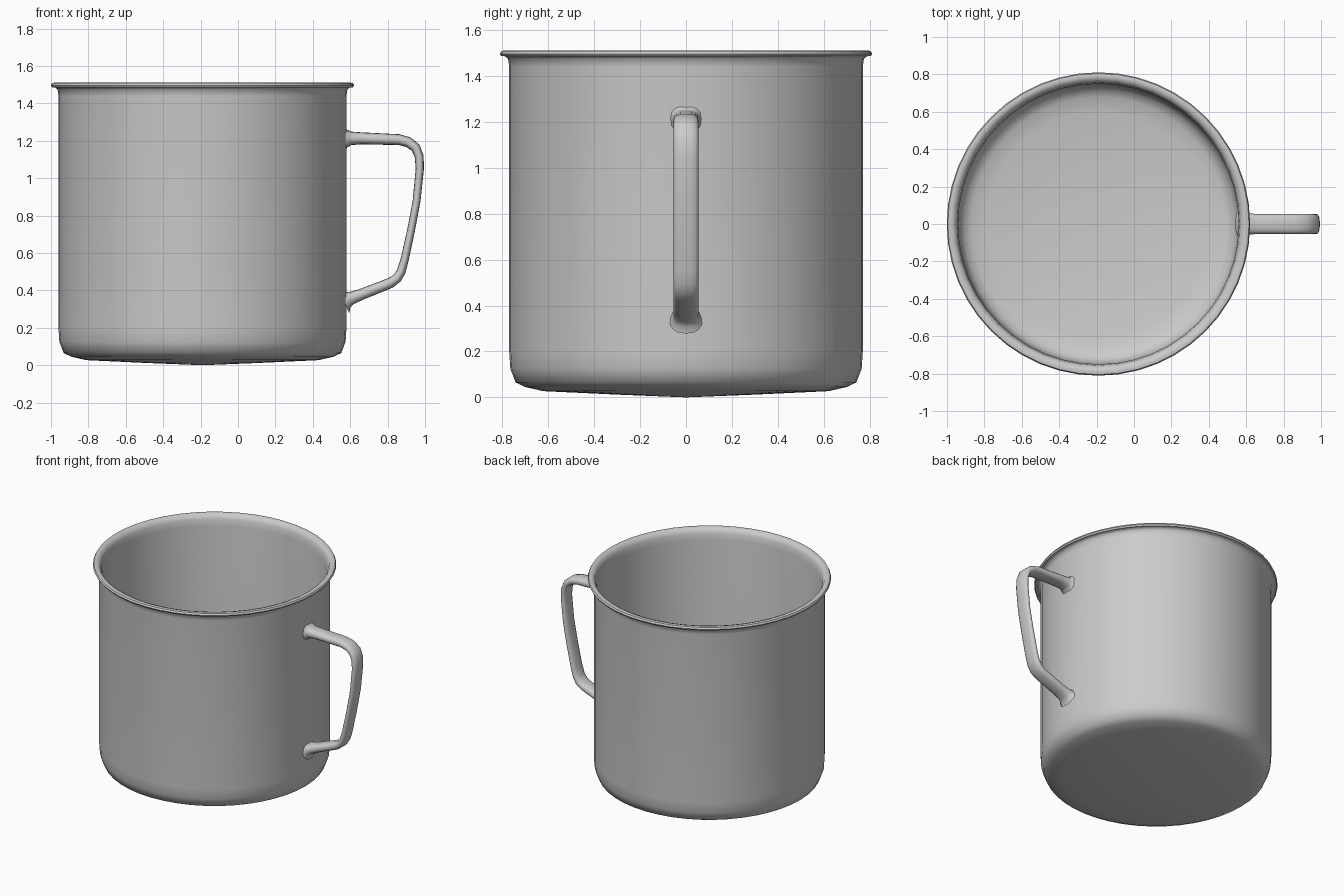
import bpy, bmesh, math
from mathutils import Vector

if "Cube" in bpy.data.objects:
    bpy.data.objects.remove(bpy.data.objects["Cube"])

CX = -0.19   # axis of the cup


def finish(name, bm, angle):
    bmesh.ops.recalc_face_normals(bm, faces=bm.faces)
    mesh = bpy.data.meshes.new(name)
    bm.to_mesh(mesh)
    bm.free()
    ob = bpy.data.objects.new(name, mesh)
    bpy.context.collection.objects.link(ob)
    bpy.ops.object.select_all(action='DESELECT')
    ob.select_set(True)
    bpy.context.view_layer.objects.active = ob
    bpy.ops.object.shade_smooth_by_angle(angle=math.radians(angle))
    return ob


def lathe(name, profile, steps):
    bm = bmesh.new()
    vs = [bm.verts.new((r, 0, z)) for r, z in profile]
    es = [bm.edges.new(p) for p in zip(vs, vs[1:])]
    bmesh.ops.spin(bm, geom=vs + es, axis=(0, 0, 1), cent=(0, 0, 0),
                   angle=2 * math.pi, steps=steps)
    bmesh.ops.remove_doubles(bm, verts=bm.verts, dist=1e-4)
    ob = finish(name, bm, 50)
    ob.location.x = CX
    return ob


# Cup: outer base, wall, rolled rim, inner wall and floor
lathe("cup_body", [
    (0, 0.0), (0.30, 0.012), (0.62, 0.027), (0.70, 0.045), (0.742, 0.065),
    (0.765, 0.125), (0.77, 0.20), (0.77, 1.44), (0.775, 1.475), (0.79, 1.486),
    (0.805, 1.486), (0.811, 1.496), (0.805, 1.508), (0.79, 1.511),
    (0.768, 1.504), (0.756, 1.475), (0.75, 1.43), (0.75, 0.20),
    (0.744, 0.13), (0.722, 0.085), (0.68, 0.065), (0.60, 0.05),
    (0.30, 0.032), (0, 0.02)], 48)

# Handle: oval section swept along a path; (x, z, half width, half thickness)
path = [
    (0.568, 1.212, .072, .075), (0.583, 1.212, .062, .048),
    (0.605, 1.213, .056, .036), (0.66, 1.213, .054, .032),
    (0.86, 1.206, .054, .029), (0.91, 1.193, .054, .028),
    (0.95, 1.163, .054, .026), (0.969, 1.115, .054, .024),
    (0.972, 1.05, .054, .022), (0.955, 0.88, .054, .021),
    (0.925, 0.72, .054, .021), (0.89, 0.56, .054, .022),
    (0.872, 0.50, .054, .024), (0.85, 0.465, .054, .026),
    (0.815, 0.44, .054, .028), (0.66, 0.379, .054, .030),
    (0.605, 0.358, .056, .034), (0.583, 0.349, .062, .046),
    (0.568, 0.343, .072, .070)]
N = 16
bm = bmesh.new()
rings = []
for i, (x, z, w, t) in enumerate(path):
    a, b = path[max(i - 1, 0)], path[min(i + 1, len(path) - 1)]
    d = Vector((b[0] - a[0], 0, b[1] - a[1])).normalized()
    n = Vector((-d.z, 0, d.x))
    ring = []
    for k in range(N):
        c, s = math.cos(2 * math.pi * k / N), math.sin(2 * math.pi * k / N)
        # slightly squared oval
        c = math.copysign(abs(c) ** 0.8, c)
        s = math.copysign(abs(s) ** 0.8, s)
        ring.append(bm.verts.new(Vector((x, w * c, z)) + n * t * s))
    rings.append(ring)
for p, q in zip(rings, rings[1:]):
    for k in range(N):
        j = (k + 1) % N
        bm.faces.new((p[k], p[j], q[j], q[k]))
bm.faces.new(rings[0])
bm.faces.new(rings[-1])
finish("handle", bm, 60)
